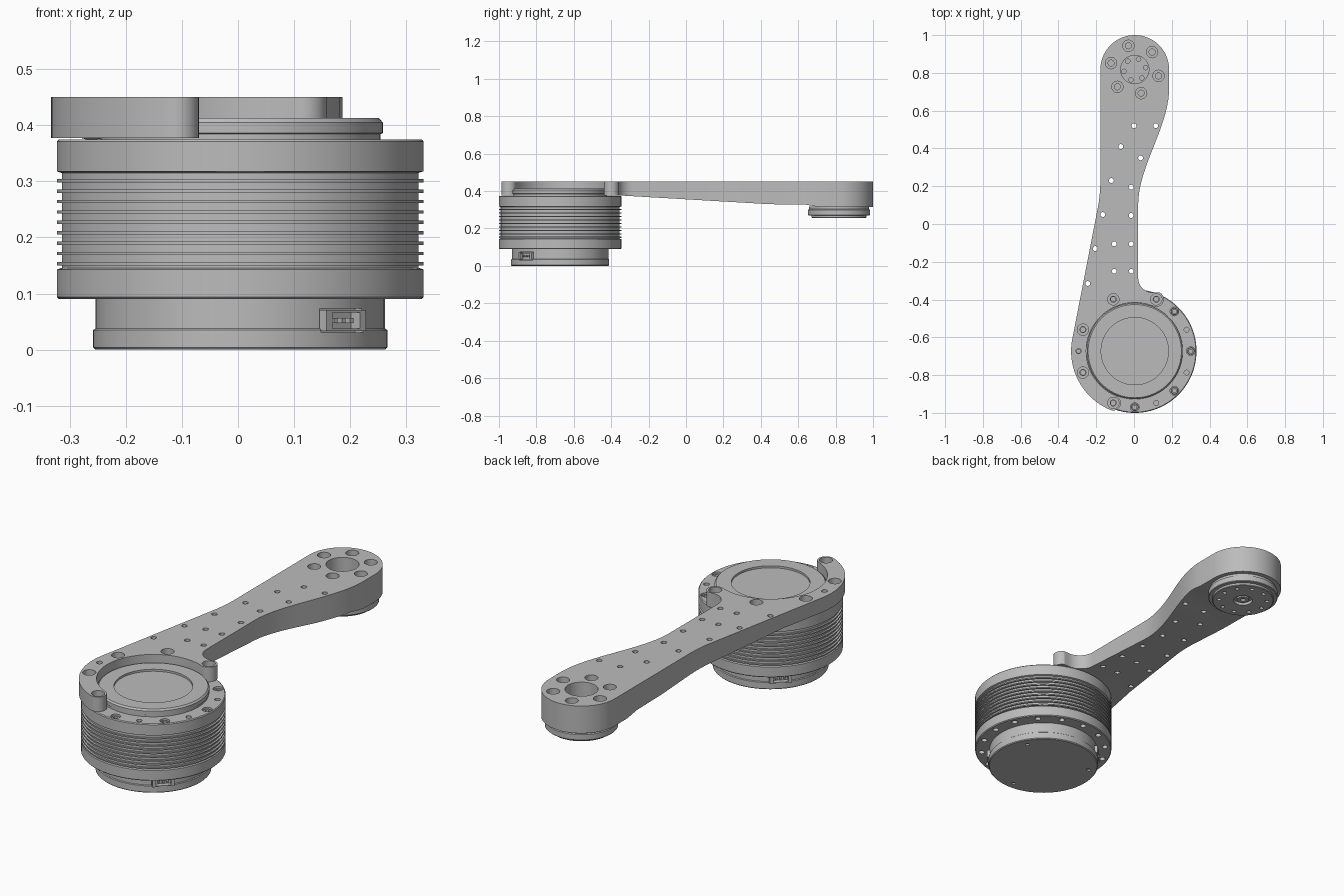
import bpy, bmesh
from math import sin, cos, pi, radians
from mathutils import Matrix, Vector

if "Cube" in bpy.data.objects:
    bpy.data.objects.remove(bpy.data.objects["Cube"])

MOTOR = (0.004, -0.673)
TIP = (0.004, 0.818)
BOLT_R = 0.297

grey = bpy.data.materials.new("machined_grey")
grey.use_nodes = True
grey.diffuse_color = (0.5, 0.5, 0.5, 1)
grey.node_tree.nodes["Principled BSDF"].inputs["Base Color"].default_value = grey.diffuse_color


def polar(centre, r, deg):
    a = radians(deg)
    return centre[0] + r * cos(a), centre[1] + r * sin(a)


def arc(centre, r, start, end, n):
    return [polar(centre, r, start + (end - start) * i / n) for i in range(n + 1)]


def revolve(bm, profile, centre, seg):
    """Closed turned solid from (radius, height) points listed bottom to top."""
    rings = [[bm.verts.new((*polar(centre, r, 360 * i / seg), z)) for i in range(seg)]
             for r, z in profile]
    for low, high in zip(rings, rings[1:]):
        for i in range(seg):
            j = (i + 1) % seg
            bm.faces.new((low[i], low[j], high[j], high[i]))
    bm.faces.new(rings[0][::-1])
    bm.faces.new(rings[-1])


def prism(bm, points, depth):
    """Extrude a closed loop of 3D points along a vector."""
    face = bm.faces.new([bm.verts.new(p) for p in points])
    new = bmesh.ops.extrude_face_region(bm, geom=[face])["geom"]
    bmesh.ops.translate(bm, vec=depth, verts=[v for v in new if isinstance(v, bmesh.types.BMVert)])


def box(bm, centre, size, turn):
    m = Matrix.Translation(centre) @ Matrix.Rotation(radians(turn), 4, "Z")
    bmesh.ops.create_cube(bm, size=1, matrix=m @ Matrix.Diagonal((*size, 1)))


def finish(name, bm):
    bmesh.ops.recalc_face_normals(bm, faces=bm.faces)
    mesh = bpy.data.meshes.new(name)
    bm.to_mesh(mesh)
    bm.free()
    mesh.materials.append(grey)
    obj = bpy.data.objects.new(name, mesh)
    bpy.context.collection.objects.link(obj)
    return obj


def boolean(obj, bm, operation="DIFFERENCE"):
    cutter = finish("cutter", bm)
    cutter.hide_render = True
    mod = obj.modifiers.new("cut", "BOOLEAN")
    mod.solver, mod.operation, mod.object = "EXACT", operation, cutter
    bpy.context.view_layer.objects.active = obj
    bpy.ops.object.modifier_apply(modifier=mod.name)
    bpy.data.objects.remove(cutter)


def smooth(obj):
    bpy.ops.object.select_all(action="DESELECT")
    obj.select_set(True)
    bpy.context.view_layer.objects.active = obj
    bpy.ops.object.shade_smooth_by_angle(angle=radians(25))


# Motor body: base, lower flange, cooling fins, upper flange, output ring
profile = [(0.258, 0), (0.262, 0.004), (0.262, 0.035), (0.258, 0.038), (0.258, 0.09),
           (0.323, 0.09), (0.327, 0.094), (0.327, 0.143), (0.318, 0.146)]
for k in range(9):
    z = 0.15 + k * 0.0185
    profile += [(0.318, z), (0.327, z), (0.327, z + 0.006), (0.318, z + 0.006)]
profile += [(0.318, 0.315), (0.327, 0.318), (0.327, 0.371), (0.323, 0.375),
            (0.25, 0.375), (0.25, 0.384), (0.254, 0.386), (0.254, 0.405), (0.247, 0.413),
            (0.178, 0.413), (0.178, 0.403)]
bm = bmesh.new()
revolve(bm, profile, MOTOR, 96)
body = finish("motor_body", bm)

# Flange bolt recesses above and below, connector pockets in the base
bm = bmesh.new()
for k in range(16):
    spot = polar(MOTOR, BOLT_R, k * 22.5)
    r = 0.013 if k % 2 else 0.023
    revolve(bm, [(r, 0.35), (r, 0.4)], spot, 20)
    revolve(bm, [(0.014, 0.08), (0.014, 0.11)], spot, 16)
for turn in (-45, 135):
    box(bm, (*polar(MOTOR, 0.262, turn), 0.052), (0.05, 0.105, 0.042), turn)
for turn in (30, 150, 270):
    revolve(bm, [(0.01, -0.01), (0.01, 0.008)], polar(MOTOR, 0.22, turn), 12)
boolean(body, bm)
smooth(body)

# Screw heads in the upper flange
bm = bmesh.new()
for k in range(8):
    spot = polar(MOTOR, BOLT_R, k * 45)
    revolve(bm, [(0.019, 0.345), (0.019, 0.366), (0.017, 0.369), (0.01, 0.369), (0.01, 0.36)], spot, 18)
smooth(finish("flange_screws", bm))

# Connectors: open shell with pins, one on each side of the base
for side, turn in (("front", -45), ("back", 135)):
    bm = bmesh.new()
    box(bm, (*polar(MOTOR, 0.25, turn), 0.052), (0.034, 0.1, 0.038), turn)
    shell = finish(side + "_connector", bm)
    bm = bmesh.new()
    box(bm, (*polar(MOTOR, 0.262, turn), 0.052), (0.036, 0.07, 0.028), turn)
    boolean(shell, bm)
    bm = bmesh.new()
    along = Vector((-sin(radians(turn)), cos(radians(turn)), 0))
    for k in (-1, 0, 1):
        spot = Vector((*polar(MOTOR, 0.25, turn), 0.052)) + along * k * 0.02
        box(bm, spot, (0.022, 0.009, 0.009), turn)
    finish(side + "_connector_pins", bm)

# Arm outline: tip, long side, hooked ring round the motor, waisted side
outline = arc(TIP, 0.182, 0, 180, 32)
outline += [(-0.178, 0.22), (-0.18, 0.17), (-0.187, 0.11)]
outline += arc(MOTOR, 0.337, 170, 246, 24)
outline += arc(polar(MOTOR, BOLT_R, 247.5), 0.04, 247.5, 427.5, 14)
outline += arc(MOTOR, 0.257, 246, 69, 56)
outline += arc(polar(MOTOR, BOLT_R, 67.5), 0.04, 247.5, 427.5, 14)
outline += arc((0.1, -0.285), 0.078, 275, 180, 10)
for k in range(21):
    t = k / 20
    outline.append((0.022 + 0.164 * t * t * (3 - 2 * t), 0.1 + 0.62 * t))
bm = bmesh.new()
prism(bm, [(x, y, 0.2) for x, y in outline], (0, 0, 0.25))
arm = finish("arm", bm)

# Underside taper
side = [(-1.1, 0.377), (-0.36, 0.377), (0.445, 0.33), (0.64, 0.327), (0.72, 0.314),
        (1.1, 0.314), (1.1, 0.5), (-1.1, 0.5)]
bm = bmesh.new()
prism(bm, [(-0.5, y, z) for y, z in side], (1, 0, 0))
boolean(arm, bm, "INTERSECT")

# Arm holes: counterbored bolts, centre bore, small through holes
bm = bmesh.new()
for k in range(6):
    revolve(bm, [(0.016, 0.25), (0.016, 0.4), (0.03, 0.4), (0.03, 0.5)],
            polar(TIP, 0.13, 45 + 60 * k), 24)
for deg in (67.5, 112.5, 157.5, 202.5, 247.5):
    revolve(bm, [(0.016, 0.3), (0.016, 0.41), (0.03, 0.41), (0.03, 0.5)],
            polar(MOTOR, BOLT_R, deg), 24)
revolve(bm, [(0.014, 0.3), (0.014, 0.5)], polar(MOTOR, BOLT_R, 180), 16)
revolve(bm, [(0.075, 0.25), (0.075, 0.5)], TIP, 48)
holes = [(0, .52), (.115, .52), (-.07, .41), (.035, .35), (-.12, .23), (-.015, .195),
         (-.165, .05), (-.015, .045), (-.105, -.105), (-.015, -.105), (-.205, -.13),
         (-.105, -.25), (-.015, -.25), (-.245, -.315)]
for spot in holes:
    revolve(bm, [(0.013, 0.25), (0.013, 0.5)], spot, 16)
boolean(arm, bm)
smooth(arm)

# Output hub under the tip
bm = bmesh.new()
revolve(bm, [(0.144, 0.257), (0.147, 0.26), (0.147, 0.27), (0.163, 0.27), (0.166, 0.273),
             (0.166, 0.3), (0.16, 0.303), (0.16, 0.318)], TIP, 64)
hub = finish("tip_hub", bm)
bm = bmesh.new()
for k in range(10):
    revolve(bm, [(0.01, 0.25), (0.01, 0.275)], polar(TIP, 0.115, 36 * k), 12)
for k in range(6):
    revolve(bm, [(0.012, 0.295), (0.012, 0.33)], polar(TIP, 0.058, 10 + 60 * k), 14)
revolve(bm, [(0.045, 0.25), (0.045, 0.272)], TIP, 32)
boolean(hub, bm)
smooth(hub)

# Hub centre boss
bm = bmesh.new()
revolve(bm, [(0.012, 0.272), (0.012, 0.26), (0.028, 0.26), (0.028, 0.28)], TIP, 24)
smooth(finish("hub_centre_boss", bm))
